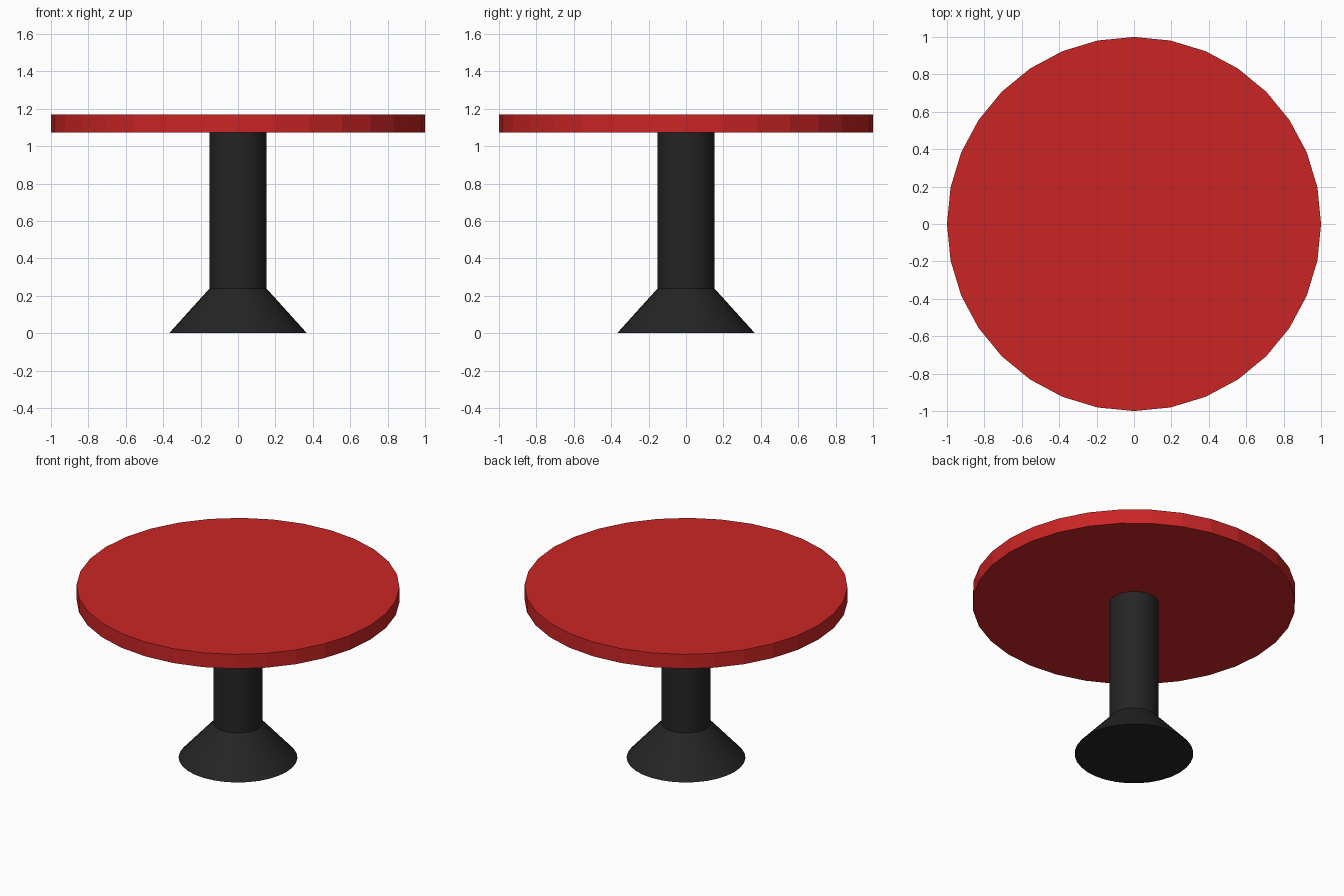
import bpy, bmesh, math

if "Cube" in bpy.data.objects:
    bpy.data.objects.remove(bpy.data.objects["Cube"])

SIDES = 32


def material(name, rgb):
    mat = bpy.data.materials.new(name)
    mat.diffuse_color = (*rgb, 1.0)
    mat.use_nodes = True
    mat.node_tree.nodes["Principled BSDF"].inputs["Base Color"].default_value = mat.diffuse_color
    return mat


def turned_part(name, profile, mat, smooth):
    """Closed solid of revolution from (radius, height) points, bottom to top."""
    bm = bmesh.new()
    rings = [[bm.verts.new((r * math.cos(2 * math.pi * i / SIDES),
                            r * math.sin(2 * math.pi * i / SIDES), z))
              for i in range(SIDES)] for r, z in profile]
    for low, high in zip(rings, rings[1:]):
        for i in range(SIDES):
            j = (i + 1) % SIDES
            bm.faces.new((low[i], low[j], high[j], high[i]))
    bm.faces.new(rings[0][::-1])
    bm.faces.new(rings[-1])
    mesh = bpy.data.meshes.new(name)
    bm.to_mesh(mesh)
    bm.free()
    mesh.materials.append(mat)
    obj = bpy.data.objects.new(name, mesh)
    bpy.context.collection.objects.link(obj)
    if smooth:
        bpy.ops.object.select_all(action='DESELECT')
        obj.select_set(True)
        bpy.context.view_layer.objects.active = obj
        bpy.ops.object.shade_smooth_by_angle(angle=math.radians(30))
    return obj


red = material("red", (0.60, 0.018, 0.018))
black = material("black", (0.018, 0.018, 0.018))

# Flat-shaded round top
turned_part("table_top", [(1.0, 1.072), (1.0, 1.17)], red, False)

# Flared foot and straight column in one turned piece
turned_part("pedestal", [(0.368, 0.0), (0.153, 0.238), (0.153, 1.072)], black, True)
